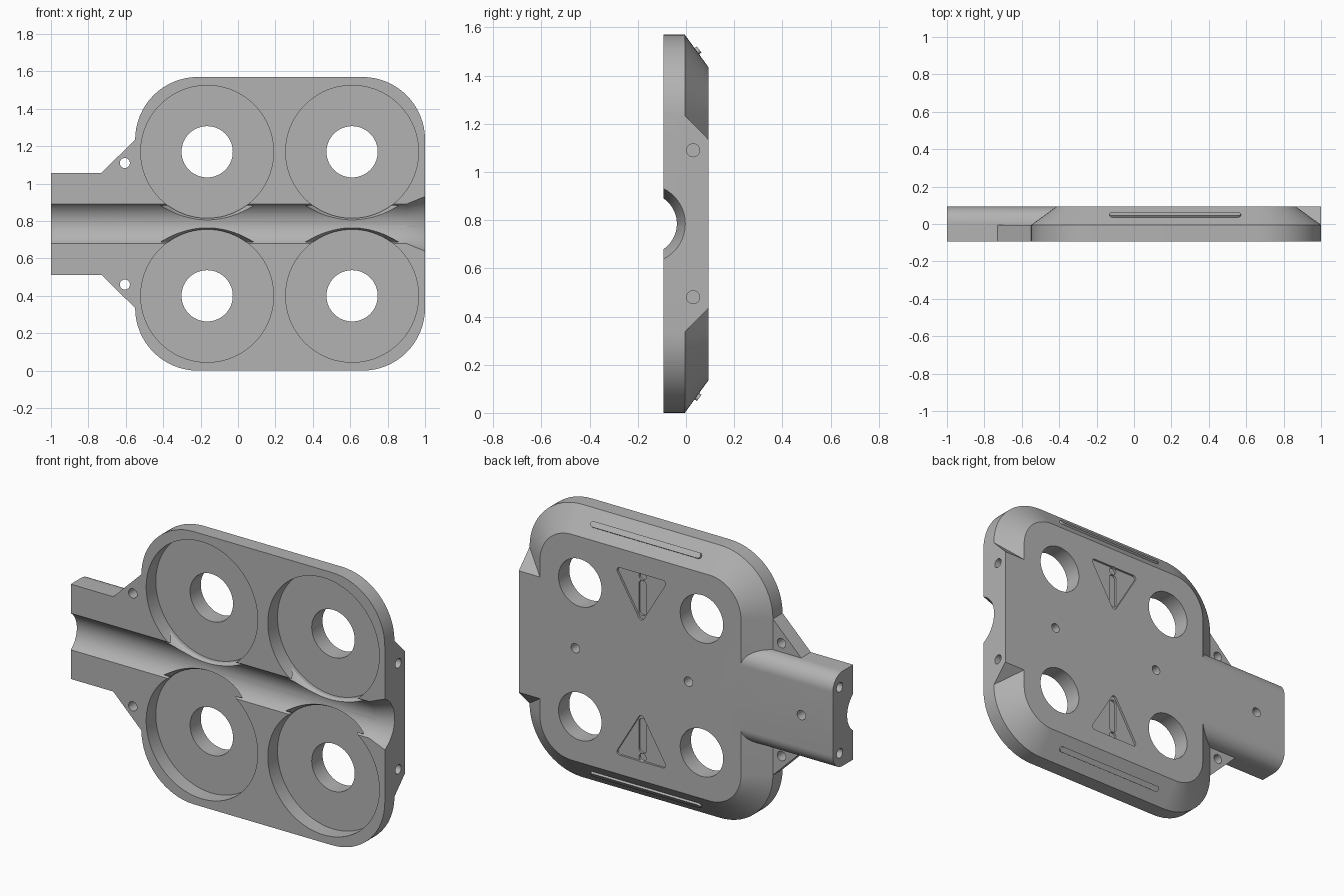
import bpy, bmesh
from math import pi, sin, cos, atan2, asin
from mathutils import Matrix, Vector

cube = bpy.data.objects.get("Cube")
if cube:
    bpy.data.objects.remove(cube, do_unlink=True)

FRONT, MID, BACK = -0.093, -0.005, 0.093
HEIGHT = 1.57
CZ = HEIGHT / 2
CORNER, CHAMFER = 0.335, 0.135
DISC_R, HOLE_R, PIN_R = 0.355, 0.137, 0.027

grey = bpy.data.materials.new("mid_grey")
grey.use_nodes = True
colour = (0.45, 0.45, 0.45, 1)
grey.diffuse_color = colour
grey.node_tree.nodes["Principled BSDF"].inputs["Base Color"].default_value = colour


def finish(name, bm):
    bm.normal_update()
    bmesh.ops.recalc_face_normals(bm, faces=bm.faces)
    if bm.calc_volume(signed=True) < 0:
        bmesh.ops.reverse_faces(bm, faces=bm.faces)
    mesh = bpy.data.meshes.new(name)
    bm.to_mesh(mesh)
    bm.free()
    mesh.materials.append(grey)
    obj = bpy.data.objects.new(name, mesh)
    bpy.context.collection.objects.link(obj)
    return obj


def loft(name, rings):
    """Closed solid through rings with equal point counts."""
    bm = bmesh.new()
    loops = [[bm.verts.new(p) for p in ring] for ring in rings]
    n = len(loops[0])
    for a, b in zip(loops, loops[1:]):
        for i in range(n):
            j = (i + 1) % n
            bm.faces.new((a[i], a[j], b[j], b[i]))
    bm.faces.new(loops[0][::-1])
    bm.faces.new(loops[-1])
    return finish(name, bm)


def rounded(centres, r, n=16):
    """Outline of a convex shape with rounded corners (counter-clockwise)."""
    pts, k = [], len(centres)
    for i, c in enumerate(centres):
        p, q = centres[i - 1], centres[(i + 1) % k]
        a0 = atan2(c[1] - p[1], c[0] - p[0]) - pi / 2
        a1 = atan2(q[1] - c[1], q[0] - c[0]) - pi / 2
        sweep = (a1 - a0) % (2 * pi)
        for s in range(n + 1):
            a = a0 + sweep * s / n
            pts.append((c[0] + r * cos(a), c[1] + r * sin(a)))
    return pts


def prism_y(name, outline, y0, y1):
    return loft(name, [[(x, y, z) for x, z in outline] for y in (y0, y1)])


def prism_x(name, outline, x0, x1):
    return loft(name, [[(x, y, z) for y, z in outline] for x in (x0, x1)])


def rod(name, start, end, r0, r1=None, segments=64):
    start, end = Vector(start), Vector(end)
    axis = end - start
    bm = bmesh.new()
    turn = axis.to_track_quat('Z', 'Y').to_matrix().to_4x4()
    bmesh.ops.create_cone(bm, cap_ends=True, segments=segments, radius1=r0,
                          radius2=r0 if r1 is None else r1, depth=axis.length,
                          matrix=Matrix.Translation((start + end) / 2) @ turn)
    return finish(name, bm)


def volume(mesh):
    bm = bmesh.new()
    bm.from_mesh(mesh)
    result = bm.calc_volume(signed=True)
    bm.free()
    return result


def combine(target, other, operation):
    """Apply a boolean, using the second solver if the first goes wrong."""
    before = volume(target.data)
    for solver in ('EXACT', 'MANIFOLD'):
        mod = target.modifiers.new("combine", 'BOOLEAN')
        mod.operation, mod.solver, mod.object = operation, solver, other
        graph = bpy.context.evaluated_depsgraph_get()
        mesh = bpy.data.meshes.new_from_object(target.evaluated_get(graph))
        target.modifiers.clear()
        ratio = volume(mesh) / before
        if (1 < ratio < 2) if operation == 'UNION' else (0.6 < ratio < 1):
            target.data = mesh
            break
    bpy.data.objects.remove(other, do_unlink=True)


def flip(z, side):
    return CZ + side * (z - CZ)


# Rounded plate with a chamfered back
left, right = -0.55 + CORNER, 1 - CORNER
centres = [(left, CORNER), (right, CORNER),
           (right, HEIGHT - CORNER), (left, HEIGHT - CORNER)]
levels = [(FRONT, CORNER), (MID, CORNER), (BACK, CORNER - CHAMFER)]
plate = loft("plate_body", [[(x, y, z) for x, z in rounded(centres, r)]
                            for y, r in levels])

# Full-thickness block on the end opposite the neck
half = CZ - CORNER
block = [(-0.04, CZ - half), (MID, CZ - half), (BACK, CZ - half + 0.1),
         (BACK, CZ + half - 0.1), (MID, CZ + half), (-0.04, CZ + half)]
combine(plate, prism_x("end_block", block, 0.5, 1), 'UNION')

# Neck with rounded back edges
neck_half, fillet = 0.273, 0.09
arc = [(BACK - fillet + fillet * sin(a), neck_half - fillet + fillet * cos(a))
       for a in (i * pi / 24 for i in range(13))]
neck = ([(FRONT, CZ + neck_half)] + [(y, CZ + z) for y, z in arc]
        + [(y, CZ - z) for y, z in reversed(arc)] + [(FRONT, CZ - neck_half)])
combine(plate, prism_x("neck", neck, -1, -0.1), 'UNION')

# Gussets between neck and plate
gusset = [(-0.73, CZ - neck_half), (-0.55, CZ - half), (-0.4, CZ - half),
          (-0.4, CZ + half), (-0.55, CZ + half), (-0.73, CZ + neck_half)]
combine(plate, prism_y("gussets", gusset, FRONT, MID), 'UNION')

cutters = []
# Half-round channel with a flared mouth
AXIS_Y = -0.166
cutters.append(rod("channel", (-1.1, AXIS_Y, CZ), (1.1, AXIS_Y, CZ), 0.128, segments=128))
cutters.append(rod("flare", (0.88, AXIS_Y, CZ), (1.1, AXIS_Y, CZ), 0.121, 0.198, 128))

# Disc pockets, through holes and eased pocket rims along the channel
for cx in (-0.165, 0.61):
    for side in (-1, 1):
        cz = flip(1.17, side)
        cutters.append(rod("pocket", (cx, -0.2, cz), (cx, MID, cz), DISC_R, segments=96))
        cutters.append(rod("hole", (cx, -0.2, cz), (cx, 0.2, cz), HOLE_R))
        rings = []
        for y, r in ((-0.12, 0.398), (FRONT, 0.385), (-0.05, 0.37), (-0.02, 0.352)):
            spread = asin(0.25 / r)
            angles = [spread * (i / 16 - 1) for i in range(33)]
            rings.append([(cx + r * sin(a), y, cz - side * r * cos(a)) for a in angles])
        cutters.append(loft("rim", rings))

# Pin holes in the back, both ends and the gussets
for x in (0.64, -0.08, -0.8):
    cutters.append(rod("pin", (x, 0.03, CZ), (x, 0.2, CZ), PIN_R, segments=32))
for side in (-1, 1):
    for x, z in ((1, 1.09), (-1, 0.975)):
        z = flip(z, side)
        cutters.append(rod("pin", (x * 0.9, 0.03, z), (x * 1.1, 0.03, z), PIN_R, segments=32))
    z = flip(1.11, side)
    cutters.append(rod("pin", (-0.605, -0.2, z), (-0.605, 0.2, z), PIN_R, segments=32))

# Engraved warning triangles with a deeper bar and dot
MX = 0.22
for side in (-1, 1):
    tri = rounded([(MX - 0.138, 0.262), (MX + 0.138, 0.262), (MX, 0.493)], 0.017, 8)
    bar = rounded([(MX, 0.312), (MX, 0.465)], 0.024, 12)
    for outline, depth in ((tri, 0.012), (bar, 0.024)):
        pts = [(x, flip(z, -side)) for x, z in outline]
        cutters.append(prism_y("engraving", pts, BACK - depth, 0.2))
    z = flip(0.264, -side)
    cutters.append(rod("dot", (MX, BACK - 0.024, z), (MX, 0.2, z), 0.022, segments=32))

for cutter in cutters:
    combine(plate, cutter, 'DIFFERENCE')

# Raised grip bars on the long chamfers
parts = [plate]
slope = atan2(BACK - MID, CHAMFER)
for name, side in (("upper_grip_bar", 1), ("lower_grip_bar", -1)):
    bar = prism_y(name, rounded([(-0.335, 0), (0.335, 0)], 0.016, 12), -0.01, 0.012)
    bar.data.transform(Matrix.Translation((MX, 0.045, flip(1.501, side)))
                       @ Matrix.Rotation(side * slope, 4, 'X'))
    parts.append(bar)

# Smooth round walls, keep edges sharp
for obj in parts:
    obj.data.shade_smooth()
    obj.data.set_sharp_from_angle(angle=pi / 9)
